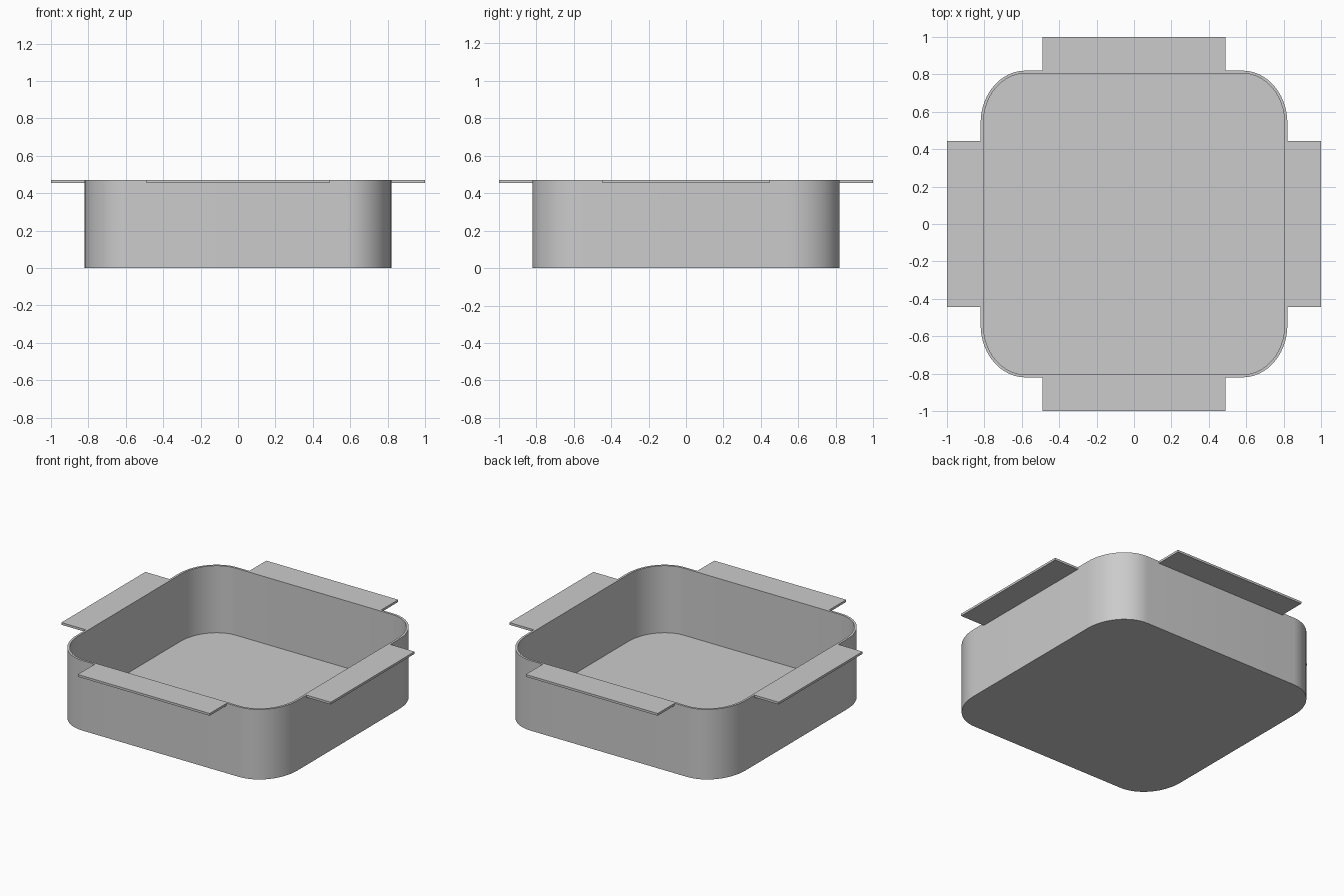
import bpy, bmesh, math

cube = bpy.data.objects.get("Cube")
if cube:
    bpy.data.objects.remove(cube, do_unlink=True)

HALF, WALL, HEIGHT, FLOOR = 0.82, 0.015, 0.47, 0.02
RX, RY, STEPS = 0.24, 0.28, 16

grey = bpy.data.materials.new("plain_grey")
grey.use_nodes = True
colour = (0.6, 0.6, 0.6, 1)
grey.diffuse_color = colour
grey.node_tree.nodes["Principled BSDF"].inputs["Base Color"].default_value = colour


def finish(bm, name):
    bmesh.ops.recalc_face_normals(bm, faces=bm.faces)
    mesh = bpy.data.meshes.new(name)
    bm.to_mesh(mesh)
    bm.free()
    mesh.materials.append(grey)
    obj = bpy.data.objects.new(name, mesh)
    bpy.context.collection.objects.link(obj)
    return obj


def ring(bm, inset, z):
    """Rounded square outline, shrunk by inset."""
    verts = []
    rx, ry = RX - inset, RY - inset
    for corner, (sx, sy) in enumerate([(1, 1), (-1, 1), (-1, -1), (1, -1)]):
        for i in range(STEPS + 1):
            a = (corner + i / STEPS) * math.pi / 2
            verts.append(bm.verts.new((sx * (HALF - RX) + rx * math.cos(a),
                                       sy * (HALF - RY) + ry * math.sin(a), z)))
    return verts


# Open tray: outer wall, rim, inner wall, closed by underside and floor
bm = bmesh.new()
rings = [ring(bm, 0, 0), ring(bm, 0, HEIGHT),
         ring(bm, WALL, HEIGHT), ring(bm, WALL, FLOOR)]
for low, high in zip(rings, rings[1:]):
    for i in range(len(low)):
        j = (i + 1) % len(low)
        bm.faces.new((low[i], low[j], high[j], high[i]))
bm.faces.new(rings[0])
bm.faces.new(rings[-1])
tray = finish(bm, "tray")
bpy.ops.object.select_all(action="DESELECT")
tray.select_set(True)
bpy.context.view_layer.objects.active = tray
bpy.ops.object.shade_smooth_by_angle(angle=math.radians(30))


# Flat tabs flush with the rim
def tab(name, x0, x1, y0, y1, thickness=0.015):
    bm = bmesh.new()
    bmesh.ops.create_cube(bm, size=1)
    bmesh.ops.scale(bm, vec=(x1 - x0, y1 - y0, thickness), verts=bm.verts)
    bmesh.ops.translate(bm, vec=((x0 + x1) / 2, (y0 + y1) / 2, HEIGHT - thickness / 2),
                        verts=bm.verts)
    finish(bm, name)


tab("front_tab", -0.49, 0.49, -1, -HALF)
tab("back_tab", -0.49, 0.49, HALF, 1)
tab("left_tab", HALF, 1, -0.445, 0.445)
tab("right_tab", -1, -HALF, -0.445, 0.445)
